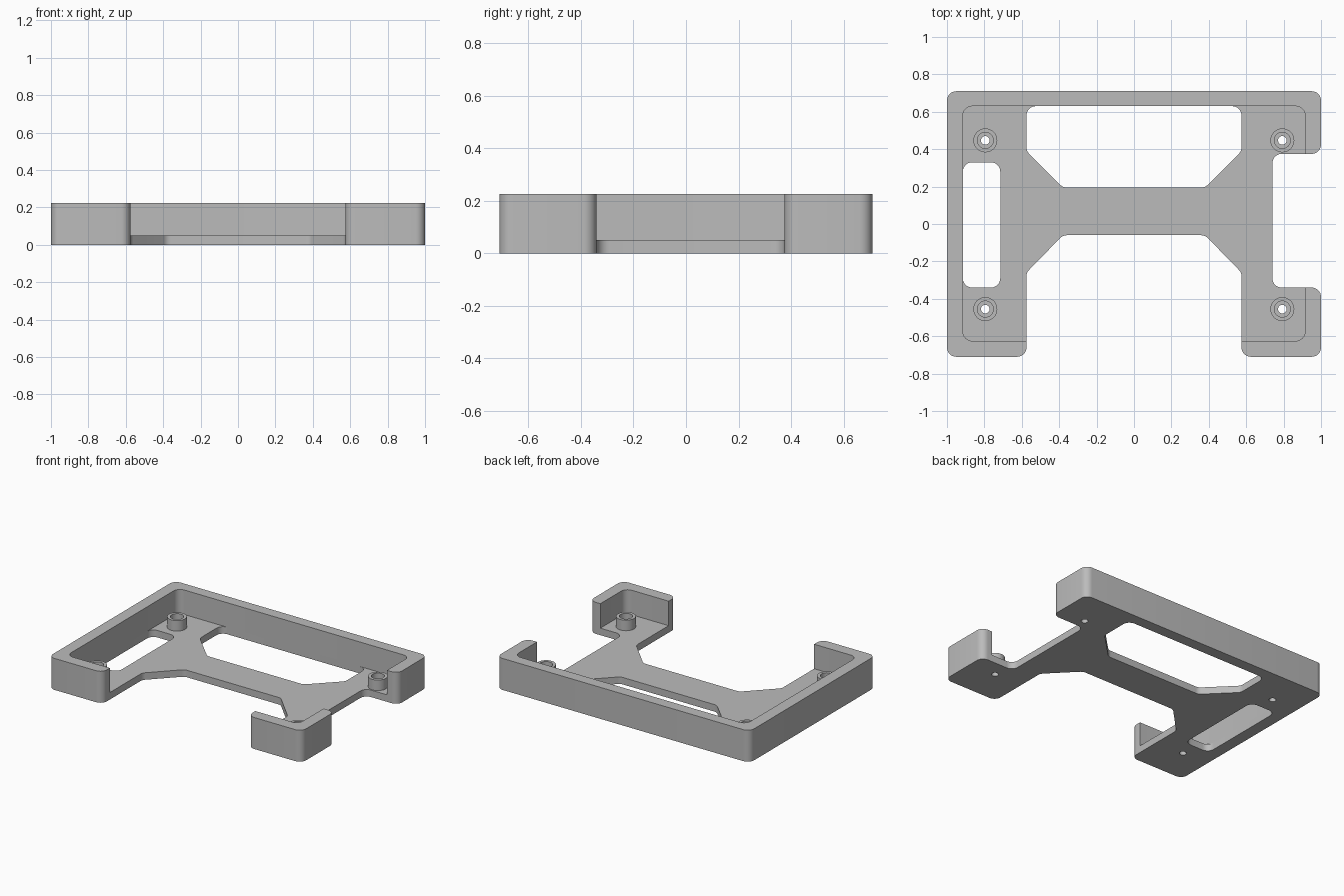
import bpy, bmesh, math
from mathutils import Vector

if "Cube" in bpy.data.objects:
    bpy.data.objects.remove(bpy.data.objects["Cube"], do_unlink=True)

# One grey plastic for the whole tray
GREY = (0.5, 0.5, 0.5, 1.0)
plastic = bpy.data.materials.new("grey plastic")
plastic.use_nodes = True
plastic.diffuse_color = GREY
plastic.node_tree.nodes["Principled BSDF"].inputs["Base Color"].default_value = GREY

R = 0.05                      # corner radius
FLOOR, RIM, BOSS = 0.05, 0.225, 0.125   # top heights
OUT_X, OUT_Y = 1.0, 0.71      # outer size
IN_X, IN_BACK, IN_FRONT = 0.915, 0.63, -0.625   # pocket inside the walls
LEG = 0.575                   # inner edge of the front legs
NOTCH_X, NOTCH_LO, NOTCH_HI = 0.74, -0.34, 0.375   # side notch


def rounded(points, sharp=(), steps=8):
    """Fillet each corner of a closed outline, except the sharp indices."""
    out = []
    for i, p in enumerate(points):
        p = Vector(p)
        if i in sharp:
            out.append(p)
            continue
        a = (Vector(points[i - 1]) - p).normalized()
        b = (Vector(points[(i + 1) % len(points)]) - p).normalized()
        half = a.angle(b) / 2
        centre = p + (a + b).normalized() * R / math.sin(half)
        start = p + a * R / math.tan(half) - centre
        end = p + b * R / math.tan(half) - centre
        turn = math.atan2(start.x * end.y - start.y * end.x, start.dot(end))
        for k in range(steps + 1):
            t = turn * k / steps
            c, s = math.cos(t), math.sin(t)
            out.append(centre + Vector((start.x * c - start.y * s,
                                        start.x * s + start.y * c)))
    return out


def circle(x, y, radius, count=32):
    angles = [math.tau * k / count for k in range(count)]
    return [Vector((x + radius * math.cos(t), y + radius * math.sin(t))) for t in angles]


def plate(name, loops, z0, z1):
    """Extrude an outline, with any inner loops as holes, from z0 to z1."""
    curve = bpy.data.curves.new(name, "CURVE")
    curve.dimensions = "2D"
    curve.fill_mode = "BOTH"
    curve.extrude = (z1 - z0) / 2
    for loop in loops:
        spline = curve.splines.new("POLY")
        spline.points.add(len(loop) - 1)
        for point, co in zip(spline.points, loop):
            point.co = (co.x, co.y, 0, 1)
        spline.use_cyclic_u = True
    obj = bpy.data.objects.new(name, curve)
    bpy.context.collection.objects.link(obj)
    bpy.ops.object.select_all(action="DESELECT")
    obj.select_set(True)
    bpy.context.view_layer.objects.active = obj
    bpy.ops.object.convert(target="MESH")
    obj = bpy.context.view_layer.objects.active
    bm = bmesh.new()
    bm.from_mesh(obj.data)
    bmesh.ops.remove_doubles(bm, verts=bm.verts, dist=0.0002)
    bmesh.ops.translate(bm, verts=bm.verts, vec=(0, 0, (z0 + z1) / 2))
    bmesh.ops.recalc_face_normals(bm, faces=bm.faces)
    bm.to_mesh(obj.data)
    bm.free()
    obj.data.materials.clear()
    obj.data.materials.append(plastic)
    bpy.ops.object.shade_smooth_by_angle(angle=math.radians(30))
    return obj


# Floor plate: outline, back window, side slot and screw holes
outline = rounded([
    (-OUT_X, -OUT_Y), (-LEG, -OUT_Y), (-LEG, -0.26), (-0.38, -0.06),
    (0.38, -0.06), (LEG, -0.26), (LEG, -OUT_Y), (OUT_X, -OUT_Y),
    (OUT_X, NOTCH_LO), (NOTCH_X, NOTCH_LO), (NOTCH_X, NOTCH_HI),
    (OUT_X, NOTCH_HI), (OUT_X, OUT_Y), (-OUT_X, OUT_Y)])
back_window = rounded([
    (-LEG, IN_BACK), (-LEG, 0.39), (-0.38, 0.195),
    (0.38, 0.195), (LEG, 0.39), (LEG, IN_BACK)])
side_slot = rounded([
    (-IN_X, -0.34), (-0.715, -0.34), (-0.715, 0.33), (-IN_X, 0.33)])
screws = {"back_right": (-0.795, 0.447), "back_left": (0.793, 0.447),
          "front_right": (-0.795, -0.455), "front_left": (0.793, -0.455)}
holes = [circle(x, y, 0.023) for x, y in screws.values()]
plate("floor_plate", [outline, back_window, side_slot] + holes, 0, FLOOR)

# Long wall running around the right front leg, right side and back
plate("main_wall", [rounded([
    (-LEG, -OUT_Y), (-LEG, IN_FRONT), (-IN_X, IN_FRONT), (-IN_X, IN_BACK),
    (IN_X, IN_BACK), (IN_X, NOTCH_HI), (OUT_X, NOTCH_HI), (OUT_X, OUT_Y),
    (-OUT_X, OUT_Y), (-OUT_X, -OUT_Y)], sharp=(1, 5))], FLOOR, RIM)

# Separate corner wall on the left front leg
plate("corner_wall", [rounded([
    (LEG, -OUT_Y), (OUT_X, -OUT_Y), (OUT_X, NOTCH_LO), (IN_X, NOTCH_LO),
    (IN_X, IN_FRONT), (LEG, IN_FRONT)], sharp=(3, 5))], FLOOR, RIM)

# Hollow screw bosses
for corner, (x, y) in screws.items():
    plate(corner + "_boss", [circle(x, y, 0.064), circle(x, y, 0.043)], FLOOR, BOSS)
